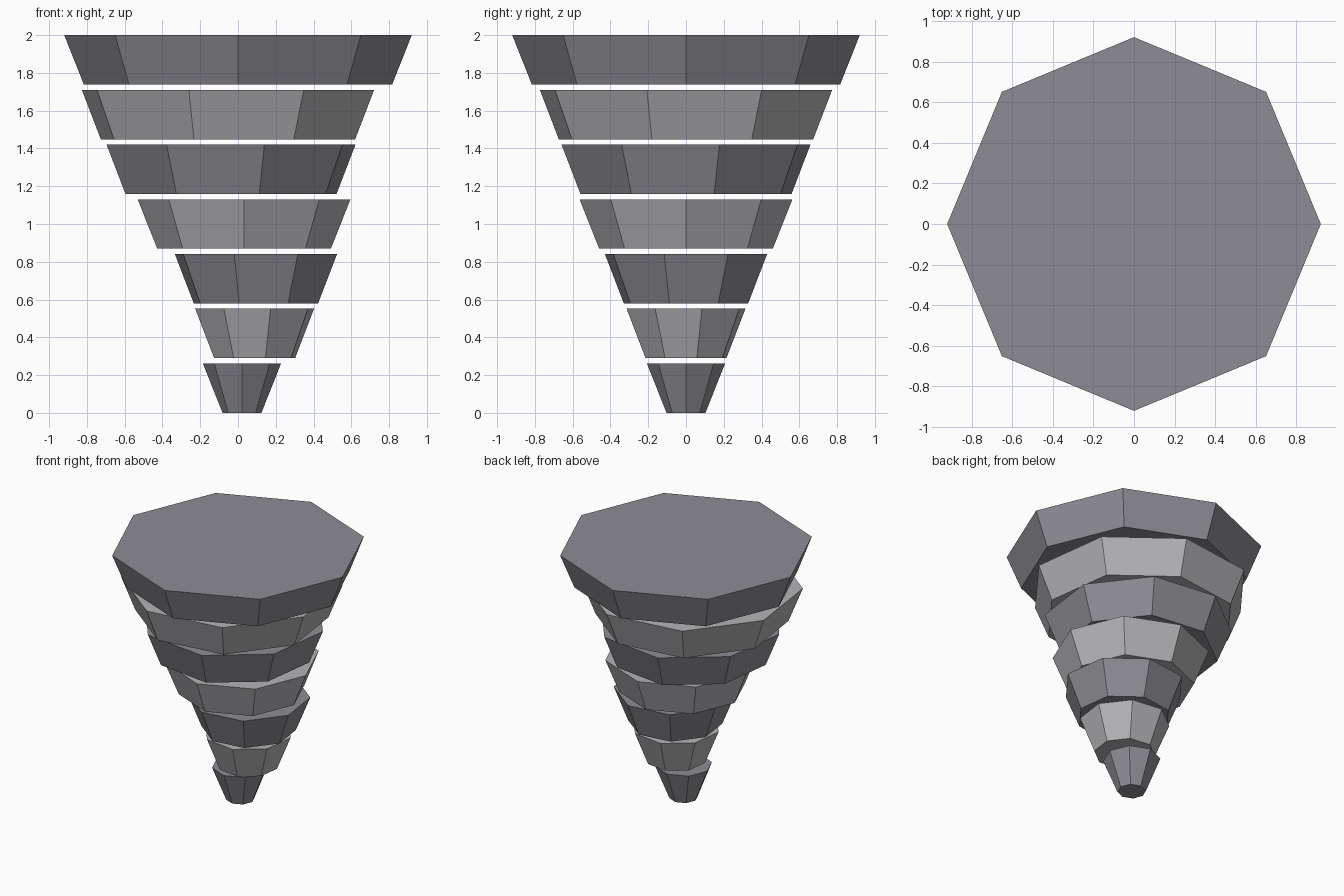
import bpy
from math import radians

cube = bpy.data.objects.get("Cube")
if cube:
    bpy.data.objects.remove(cube, do_unlink=True)


def make_material(name, color):
    mat = bpy.data.materials.new(name)
    mat.use_nodes = True
    mat.diffuse_color = color
    mat.node_tree.nodes["Principled BSDF"].inputs["Base Color"].default_value = color
    return mat


dark_stone = make_material("dark slate grey", (0.27, 0.265, 0.295, 1))
light_stone = make_material("light grey", (0.46, 0.455, 0.475, 1))

COUNT = 7
HEIGHT = 0.262                           # thickness of each slab
STEP_Z = (2 - HEIGHT) / (COUNT - 1)      # leaves a thin gap between slabs
TIP_RADIUS, TOP_RADIUS, TAPER = 0.207, 0.92, 0.104
SWAY = [0.021, 0.088, 0.095, 0.032, -0.037, -0.053, 0.0]   # sideways drift, tip to top

# Stack of tapered octagonal slabs, each twisted a little against the one above
for i, sway in enumerate(SWAY):
    radius = TIP_RADIUS + (TOP_RADIUS - TIP_RADIUS) * i / (COUNT - 1)
    bpy.ops.mesh.primitive_cone_add(
        vertices=8, radius1=radius - TAPER, radius2=radius, depth=HEIGHT,
        location=(sway, 0, i * STEP_Z + HEIGHT / 2),
        rotation=(0, 0, radians(15 * (i % 3))))
    slab = bpy.context.object
    slab.name = f"rock_slab_{i + 1}"
    slab.data.materials.append(light_stone if i % 2 else dark_stone)
